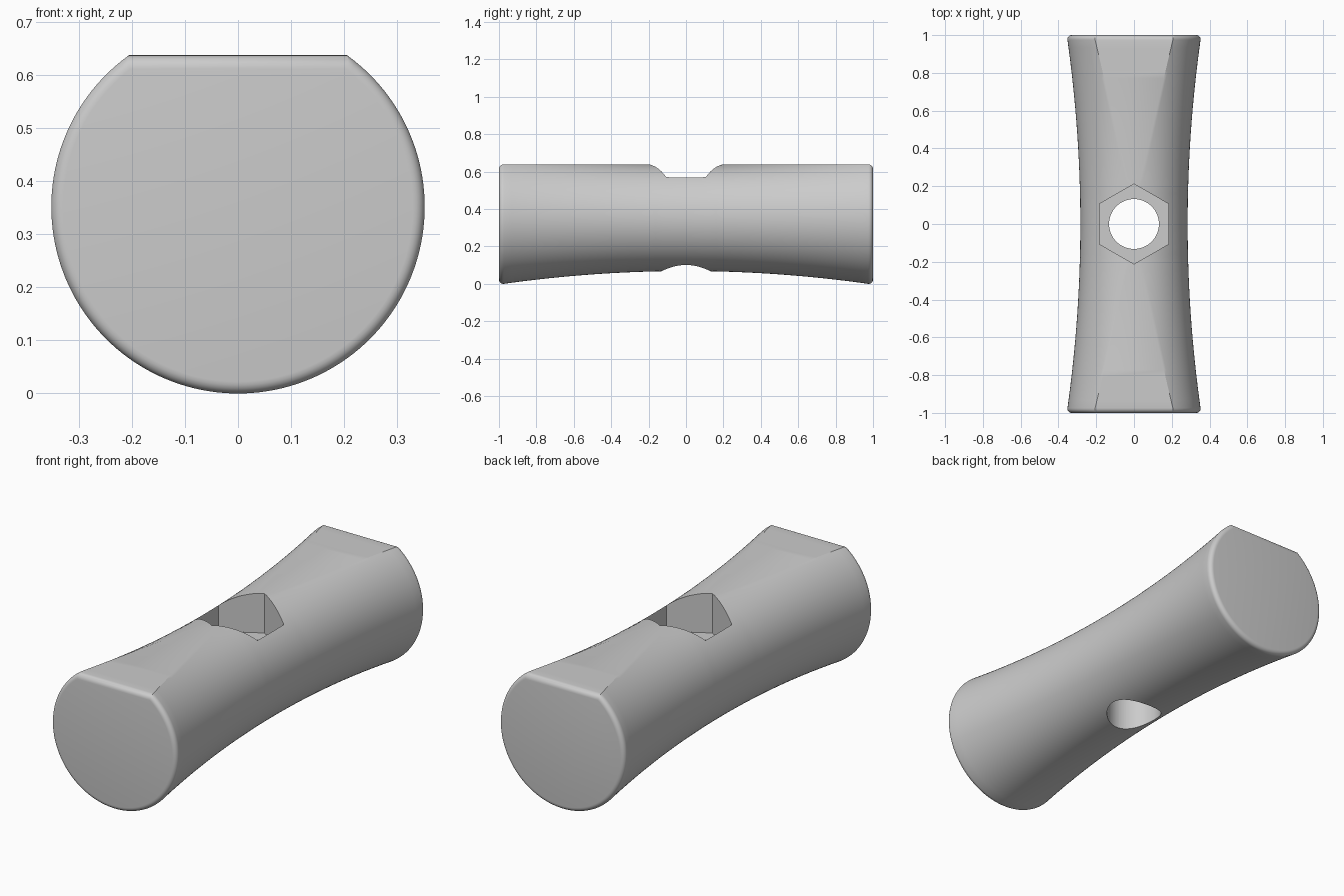
import bpy, bmesh
from math import sin, cos, pi, asin

cube = bpy.data.objects.get("Cube")
if cube:
    bpy.data.objects.remove(cube, do_unlink=True)

AXIS_Z = 0.352      # height of the body's long axis
FLAT = 0.286        # height of the planed top above that axis
FILLET = 0.026      # rounding at both ends
ARC = 128           # points around each section

grey = bpy.data.materials.new("plain grey")
grey.use_nodes = True
grey.diffuse_color = (0.6, 0.6, 0.6, 1)
grey.node_tree.nodes["Principled BSDF"].inputs["Base Color"].default_value = (0.6, 0.6, 0.6, 1)


def add_object(name, bm):
    bmesh.ops.recalc_face_normals(bm, faces=bm.faces)
    mesh = bpy.data.meshes.new(name)
    bm.to_mesh(mesh)
    bm.free()
    mesh.materials.append(grey)
    obj = bpy.data.objects.new(name, mesh)
    bpy.context.collection.objects.link(obj)
    return obj


def section(bm, y, inset):
    """Circle with a planed top, pulled inward by inset."""
    r = 0.284 + 0.072 * y * y - inset
    start = min(asin(min(1, (FLAT - inset) / r)), pi / 2 - 0.01)
    sweep = pi + 2 * start
    angles = [start - sweep * i / ARC for i in range(ARC + 1)]
    return [bm.verts.new((r * cos(a), y, AXIS_Z + r * sin(a))) for a in angles]


def prism(name, sides, radius, z0, z1, turn=0):
    """Upright cutter with a regular outline."""
    bm = bmesh.new()
    outline = [(radius * cos(turn + 2 * pi * i / sides),
                radius * sin(turn + 2 * pi * i / sides)) for i in range(sides)]
    low, high = ([bm.verts.new((x, y, z)) for x, y in outline] for z in (z0, z1))
    for i in range(sides):
        j = (i + 1) % sides
        bm.faces.new((low[i], low[j], high[j], high[i]))
    bm.faces.new(low)
    bm.faces.new(high)
    obj = add_object(name, bm)
    obj.hide_render = True
    return obj


# Waisted body: stations along half the length, mirrored, ending in fillets
half = [((1 - FILLET) * i / 24, 0) for i in range(24)]
half += [(1 - FILLET + FILLET * sin(a), FILLET * (1 - cos(a)))
         for a in (pi / 2 * k / 6 for k in range(7))]
stations = [(-y, d) for y, d in reversed(half[1:])] + half
bm = bmesh.new()
rings = [section(bm, y, d) for y, d in stations]
for a, b in zip(rings, rings[1:]):
    for i in range(len(a)):
        j = (i + 1) % len(a)
        bm.faces.new((a[i], a[j], b[j], b[i]))
bm.faces.new(rings[0])
bm.faces.new(rings[-1])
body = add_object("waisted_handle", bm)

# Hexagonal nut pocket and round through hole
cutters = [prism("nut_pocket_cutter", 6, 0.212, 0.437, 1, pi / 2),
           prism("bolt_hole_cutter", 64, 0.132, -0.5, 1.2)]
bpy.context.view_layer.objects.active = body
body.select_set(True)
for cutter in cutters:
    mod = body.modifiers.new(cutter.name, "BOOLEAN")
    mod.operation = "DIFFERENCE"
    mod.solver = "EXACT"
    mod.object = cutter
    bpy.ops.object.modifier_apply(modifier=mod.name)
    bpy.data.objects.remove(cutter, do_unlink=True)

bpy.ops.object.shade_smooth_by_angle(angle=pi / 6)
